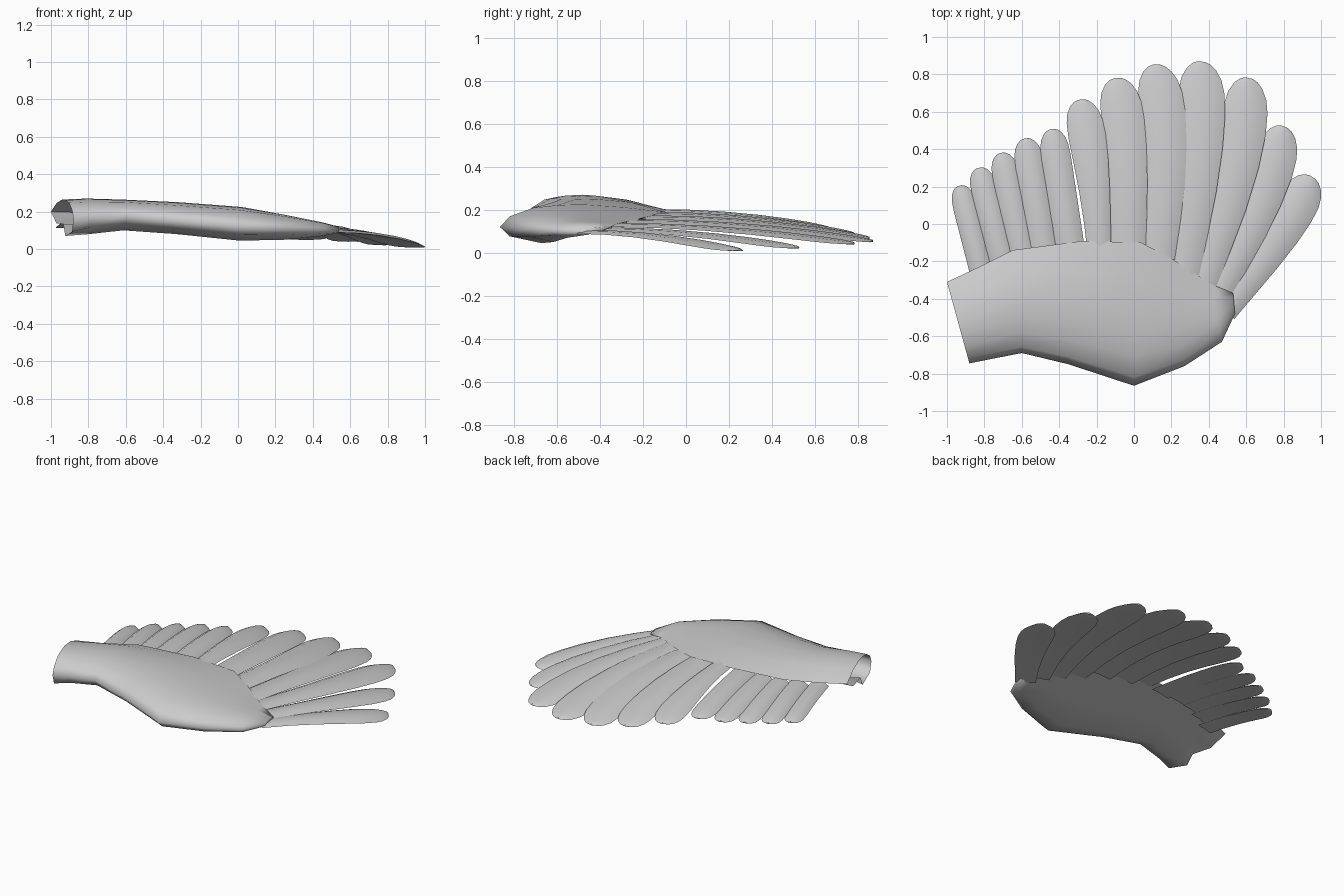
import bpy, bmesh, math
from mathutils import Vector

if "Cube" in bpy.data.objects:
    bpy.data.objects.remove(bpy.data.objects["Cube"])


def loft(name, rings, cap_start, cap_end, angle):
    """Skin a list of equal closed rings into one smooth-shaded object."""
    bm = bmesh.new()
    vs = [[bm.verts.new(p) for p in r] for r in rings]
    n = len(vs[0])
    for a, b in zip(vs, vs[1:]):
        for i in range(n):
            j = (i + 1) % n
            bm.faces.new((a[i], a[j], b[j], b[i]))
    if cap_start:
        bm.faces.new(vs[0])
    if cap_end:
        bm.faces.new(vs[-1])
    bmesh.ops.recalc_face_normals(bm, faces=bm.faces)
    me = bpy.data.meshes.new(name)
    bm.to_mesh(me)
    bm.free()
    ob = bpy.data.objects.new(name, me)
    bpy.context.collection.objects.link(ob)
    bpy.ops.object.select_all(action='DESELECT')
    ob.select_set(True)
    bpy.context.view_layer.objects.active = ob
    bpy.ops.object.shade_smooth_by_angle(angle=math.radians(angle))
    return ob


# Wing arm: leading point, trailing point, crest height, belly height
sections = [
    ((-.88, -.745, .16), (-1.0, -.31, .20), .265, .07),
    ((-.78, -.725, .17), (-.84, -.235, .195), .27, .08),
    ((-.60, -.69, .18), (-.65, -.14, .2), .265, .10),
    ((-.35, -.75, .155), (-.27, -.09, .2), .25, .08),
    ((0, -.865, .12), (.04, -.10, .19), .225, .045),
    ((.27, -.76, .11), (.21, -.19, .165), .185, .05),
    ((.47, -.63, .10), (.41, -.32, .135), .145, .07),
    ((.54, -.48, .095), (.53, -.37, .11), .12, .085),
]
top = [(0, 0), (.06, .45), (.2, .82), (.35, .96), (.5, 1), (.75, .75), (1, 0)]
belly = [(.75, .3), (.5, .5), (.25, 1), (.06, .6)]
# the open root end is notched underneath, towards the back
root_belly = [(.75, .45), (.45, .4), (.36, 1), (.06, .75)]
rings = []
for i, (f, b, zt, zb) in enumerate(sections):
    f, b = Vector(f), Vector(b)
    ring = []
    for pts, z in ((top, zt), (belly if i else root_belly, zb)):
        for u, k in pts:
            p = f.lerp(b, u)
            p.z += k * (z - p.z)
            ring.append(p)
    rings.append(ring)
loft("wing_arm", rings, False, True, 110)

# Feather outline: position along the quill, share of the widening, tip rounding
outline = [(0, 0, 1), (.2, .2, 1), (.4, .5, 1), (.6, .82, 1), (.76, 1, 1),
           (.86, 1, .96), (.92, 1, .84), (.965, 1, .62), (.99, 1, .38), (1, 1, .16)]


def feather(name, base, tip, half, bow, root_width, inset=.05):
    a, b = Vector(base), Vector(tip)
    flat = Vector((b.x - a.x, b.y - a.y, 0)).normalized()
    side = Vector((flat.y, -flat.x, 0))
    a = a - flat * inset
    drop = a.z - b.z
    rings = []
    for t, grow, rnd in outline:
        w = (root_width + (1 - root_width) * grow) * rnd
        c = a.lerp(b, t)
        c.z = a.z - drop * t ** 2
        c += side * bow * math.sin(math.pi * t)
        th = .011 * (.4 + .6 * w)
        ring = []
        # thin cambered lens
        for s, k in ((-1, 0), (-.6, .8), (0, 1), (.6, .8),
                     (1, 0), (.6, -.8), (0, -1), (-.6, -.8)):
            ring.append(c + side * half * w * s
                        + Vector((0, 0, th * k - .016 * w * s * s)))
        rings.append(ring)
    return loft(name, rings, True, True, 50)


# Long outer feathers, inner ones lying on top
primaries = [
    ((-.19, -.11, .195), (-.285, .665, .115), .1, .015, .64),
    ((-.035, -.11, .18), (-.09, .78, .09), .114, .025, .82),
    ((.125, -.14, .165), (.12, .852, .07), .122, .045, .76),
    ((.265, -.22, .148), (.36, .868, .055), .128, .035, .68),
    ((.37, -.29, .13), (.615, .78, .045), .124, .045, .6),
    ((.455, -.35, .11), (.805, .52, .026), .114, .035, .6),
    ((.51, -.43, .098), (.955, .25, .014), .112, .02, .58),
]
for i, p in enumerate(primaries):
    feather(f"primary_feather_{i + 1}", *p)

# Short inner feathers, nearly even in width
secondaries = [
    ((-.82, -.24, .168), (-.932, .205, .12), .064, .0),
    ((-.71, -.17, .172), (-.83, .30, .122), .07, .0),
    ((-.605, -.12, .176), (-.71, .38, .125), .072, .0),
    ((-.49, -.10, .18), (-.58, .457, .128), .077, .0),
    ((-.345, -.10, .184), (-.44, .507, .132), .079, .0),
]
for i, p in enumerate(secondaries):
    feather(f"secondary_feather_{i + 1}", *p, root_width=.97)
